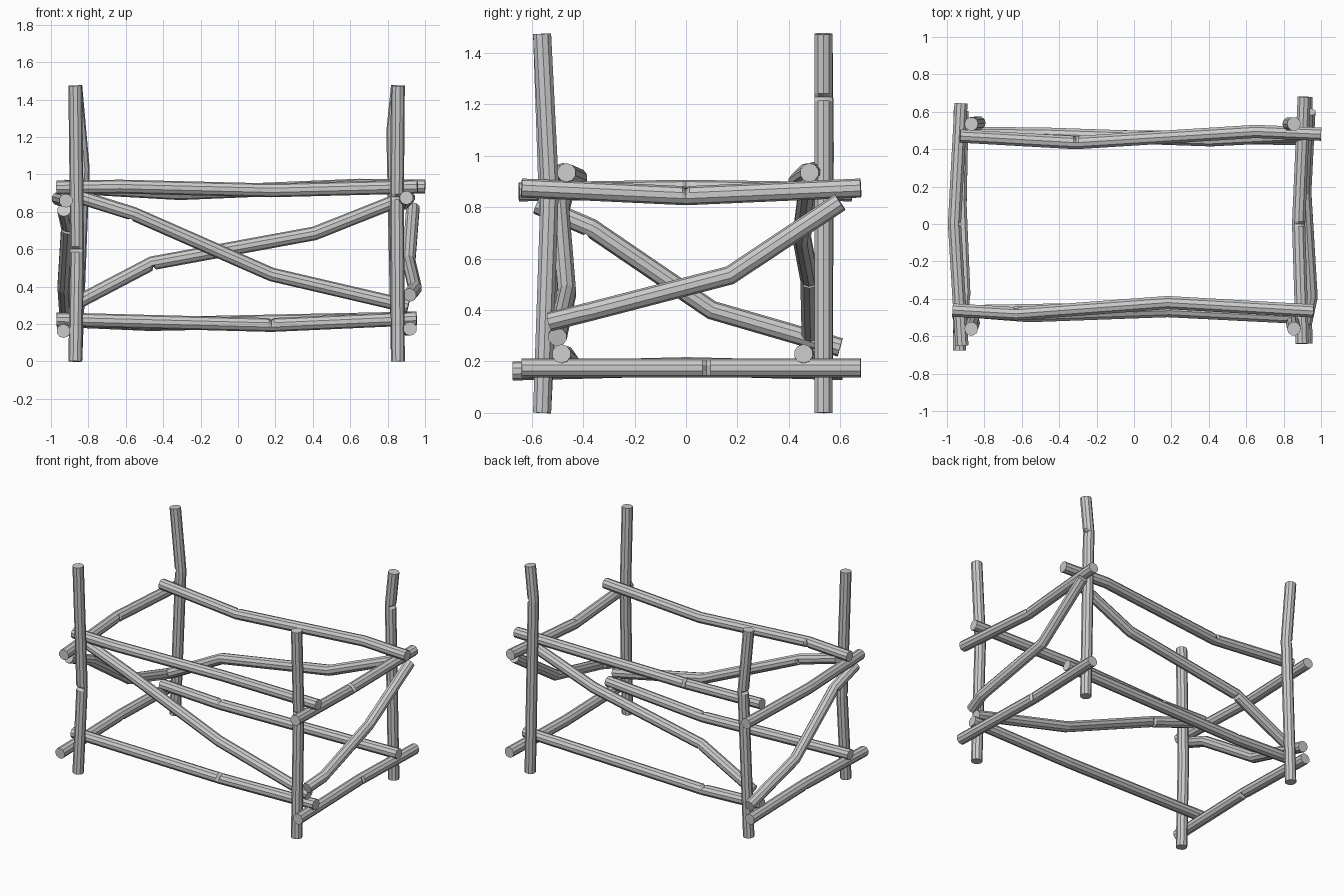
import bpy, bmesh
from math import cos, sin, pi
from mathutils import Vector

if "Cube" in bpy.data.objects:
    bpy.data.objects.remove(bpy.data.objects["Cube"])

R, SIDES = 0.037, 10


def pole(name, pts, nick=0.018, half=0.016):
    """Bent branch through pts, with a small V nick on the inner side of its first bend."""
    pts = [Vector(p) for p in pts]
    d = [(b - a).normalized() for a, b in zip(pts, pts[1:])]
    tang = [d[0]] + [(a + b).normalized() for a, b in zip(d, d[1:])] + [d[-1]]
    rings = []                                   # centre, tangent, nick direction
    for i, (p, t) in enumerate(zip(pts, tang)):
        if i == 1:
            inner = (d[1] - d[0]).normalized()
            rings += [(p - d[0] * half, d[0], None), (p, t, inner), (p + d[1] * half, d[1], None)]
        else:
            rings.append((p, t, None))
    main = (pts[-1] - pts[0]).normalized()
    ref = Vector((1, 0, 0)) if abs(main.z) > 0.9 else Vector((0, 0, 1))
    bm = bmesh.new()
    loops = []
    for p, t, inner in rings:
        u = (ref - t * ref.dot(t)).normalized()
        v = t.cross(u)
        loop = []
        for k in range(SIDES):
            a = 2 * pi * k / SIDES
            o = u * cos(a) + v * sin(a)
            co = p + o * R
            if inner and o.dot(inner) > 0.7:
                co -= inner * nick
            loop.append(bm.verts.new(co))
        loops.append(loop)
    for a, b in zip(loops, loops[1:]):
        for k in range(SIDES):
            n = (k + 1) % SIDES
            bm.faces.new((a[k], a[n], b[n], b[k]))
    bm.faces.new(loops[0][::-1])
    bm.faces.new(loops[-1])
    bmesh.ops.recalc_face_normals(bm, faces=bm.faces)
    me = bpy.data.meshes.new(name)
    bm.to_mesh(me)
    bm.free()
    bpy.context.collection.objects.link(bpy.data.objects.new(name, me))


# Corner posts: foot position and the bend point
for name, x, y, bend in (
        ("front_left_post", -0.87, -0.56, (-0.86, -0.53, 0.60)),
        ("front_right_post", 0.855, -0.56, (0.85, -0.53, 0.88)),
        ("back_left_post", -0.87, 0.535, (-0.83, 0.54, 1.03)),
        ("back_right_post", 0.855, 0.535, (0.83, 0.535, 1.23))):
    pole(name, [(x, y, 0), bend, (x, y, 1.475)])

# Long rails
pole("front_top_rail", [(-0.97, -0.46, 0.93), (-0.63, -0.48, 0.935), (0.18, -0.42, 0.915), (0.96, -0.465, 0.935)])
pole("back_top_rail", [(-0.93, 0.47, 0.935), (-0.31, 0.435, 0.90), (0.65, 0.495, 0.94), (1.0, 0.48, 0.935)])
pole("front_bottom_rail", [(-0.97, -0.47, 0.225), (0.18, -0.45, 0.195), (0.955, -0.485, 0.23)])
pole("back_bottom_rail", [(-0.93, 0.47, 0.22), (-0.47, 0.47, 0.20), (0.95, 0.457, 0.23)])

# Side rails
pole("right_top_rail", [(0.90, -0.64, 0.875), (0.88, 0, 0.845), (0.91, 0.68, 0.875)])
pole("right_bottom_rail", [(0.92, -0.64, 0.175), (0.90, 0.08, 0.175), (0.92, 0.68, 0.175)])
pole("left_top_rail", [(-0.92, -0.65, 0.86), (-0.96, 0, 0.87), (-0.925, 0.645, 0.86)])
pole("left_bottom_rail", [(-0.933, -0.675, 0.163), (-0.93, 0, 0.18), (-0.93, 0.61, 0.165)])

# Diagonal braces
pole("front_brace", [(-0.88, -0.465, 0.89), (-0.56, -0.49, 0.79), (0.18, -0.463, 0.465), (0.91, -0.50, 0.295)])
pole("back_brace", [(-0.87, 0.485, 0.31), (-0.46, 0.48, 0.525), (0.41, 0.45, 0.685), (0.90, 0.475, 0.88)])
pole("right_brace", [(0.917, -0.53, 0.355), (0.947, -0.39, 0.39), (0.913, 0.17, 0.535), (0.935, 0.60, 0.82)])
pole("left_brace", [(-0.93, -0.58, 0.81), (-0.91, -0.37, 0.72), (-0.93, 0.10, 0.40), (-0.92, 0.60, 0.255)])
